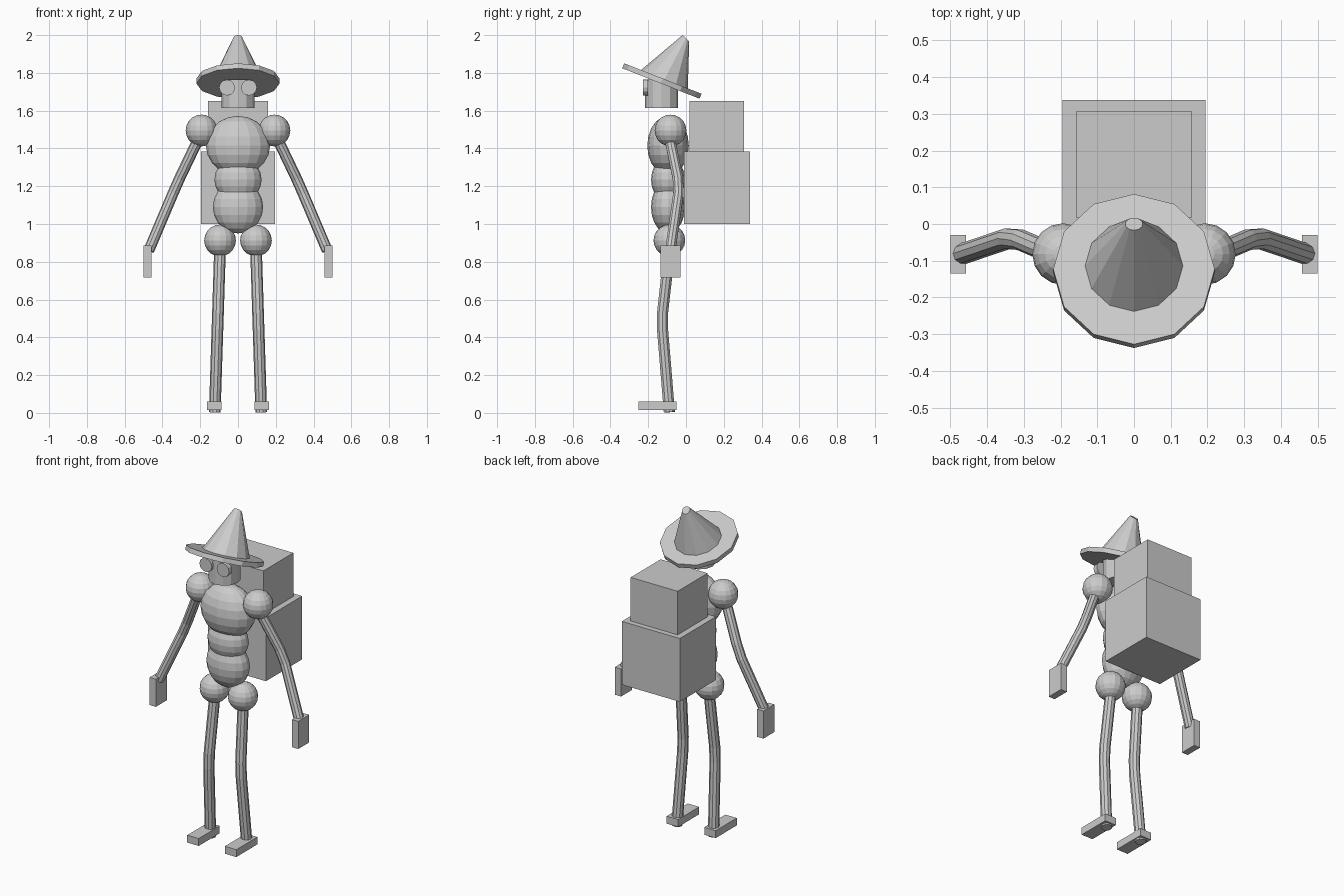
import bpy, bmesh, math
from mathutils import Vector, Matrix

cube = bpy.data.objects.get("Cube")
if cube:
    bpy.data.objects.remove(cube, do_unlink=True)

# Single plain grey
GREY = (0.6, 0.6, 0.6, 1)
grey = bpy.data.materials.new("plain_grey")
grey.use_nodes = True
grey.diffuse_color = GREY
grey.node_tree.nodes["Principled BSDF"].inputs["Base Color"].default_value = GREY


def finish(name, bm):
    bmesh.ops.recalc_face_normals(bm, faces=bm.faces)
    mesh = bpy.data.meshes.new(name)
    bm.to_mesh(mesh)
    bm.free()
    mesh.materials.append(grey)
    obj = bpy.data.objects.new(name, mesh)
    bpy.context.collection.objects.link(obj)
    return obj


def box(name, low, high):
    low, high = Vector(low), Vector(high)
    bm = bmesh.new()
    bmesh.ops.create_cube(bm, size=1, matrix=Matrix.LocRotScale(
        (low + high) / 2, None, high - low))
    return finish(name, bm)


def ball(name, centre, radii):
    bm = bmesh.new()
    bmesh.ops.create_uvsphere(bm, u_segments=16, v_segments=10, radius=1,
                              matrix=Matrix.LocRotScale(Vector(centre), None, Vector(radii)))
    return finish(name, bm)


def loft(name, rings, sides=12):
    """Skin a row of circles, each given as (centre, axis, radius)."""
    bm = bmesh.new()
    loops = []
    for centre, axis, radius in rings:
        turn = Vector((0, 0, 1)).rotation_difference(Vector(axis))
        angles = [math.tau * i / sides for i in range(sides)]
        loops.append([bm.verts.new(Vector(centre) + turn @ Vector(
            (radius * math.cos(a), radius * math.sin(a), 0))) for a in angles])
    for a, b in zip(loops, loops[1:]):
        for i in range(sides):
            j = (i + 1) % sides
            bm.faces.new((a[i], a[j], b[j], b[i]))
    bm.faces.new(loops[0])
    bm.faces.new(loops[-1])
    return finish(name, bm)


def limb(name, points, radius):
    pts = [Vector(p) for p in points]
    rings = []
    for i, p in enumerate(pts):
        tangent = pts[max(i - 1, 0)] - pts[min(i + 1, len(pts) - 1)]
        rings.append((p, tangent.normalized(), radius))
    return loft(name, rings, 10)


# Torso of three stacked balls
ball("chest", (0, -0.095, 1.415), (0.17, 0.11, 0.157))
ball("waist", (0, -0.095, 1.235), (0.125, 0.09, 0.12))
ball("belly", (0, -0.095, 1.09), (0.133, 0.09, 0.14))

# Head and tilted pointed hat
UP, FRONT = (0, 0, 1), (0, -1, 0)
loft("head", [((0, -0.13, 1.615), UP, 0.088), ((0, -0.13, 1.765), UP, 0.088)])
tilt = math.radians(21.5)
axis = Vector((0, math.sin(tilt), math.cos(tilt)))
brim = Vector((0, -0.128, 1.757))
loft("hat_brim", [(brim - axis * 0.014, axis, 0.22), (brim + axis * 0.014, axis, 0.22)])
loft("hat_cone", [((0, -0.12, 1.755), axis, 0.139),
                  ((0, 0, 1.984), (0, 0.7, 0.7), 0.024)])

# Stacked backpack boxes
box("lower_pack", (-0.195, -0.01, 1.0), (0.195, 0.338, 1.385))
box("upper_pack", (-0.158, 0.018, 1.385), (0.158, 0.306, 1.65))

# Paired parts
for side, s in (("left", 1), ("right", -1)):
    loft(side + "_eye", [((s * 0.058, -0.228, 1.722), FRONT, 0.042),
                         ((s * 0.058, -0.2, 1.722), FRONT, 0.042)])
    ball(side + "_shoulder", (s * 0.193, -0.082, 1.495), (0.084,) * 3)
    ball(side + "_hip", (s * 0.095, -0.088, 0.913), (0.084,) * 3)
    limb(side + "_arm", [(s * 0.2, -0.09, 1.47), (s * 0.31, -0.043, 1.24),
                         (s * 0.345, -0.04, 1.16), (s * 0.472, -0.083, 0.86)], 0.029)
    box(side + "_hand", (s * 0.5, -0.135, 0.717), (s * 0.458, -0.03, 0.885))
    limb(side + "_leg", [(s * 0.095, -0.085, 0.88), (s * 0.106, -0.124, 0.53),
                         (s * 0.109, -0.124, 0.44), (s * 0.123, -0.088, 0.004)], 0.031)
    box(side + "_foot", (s * 0.088, -0.252, 0.015), (s * 0.165, -0.05, 0.06))
